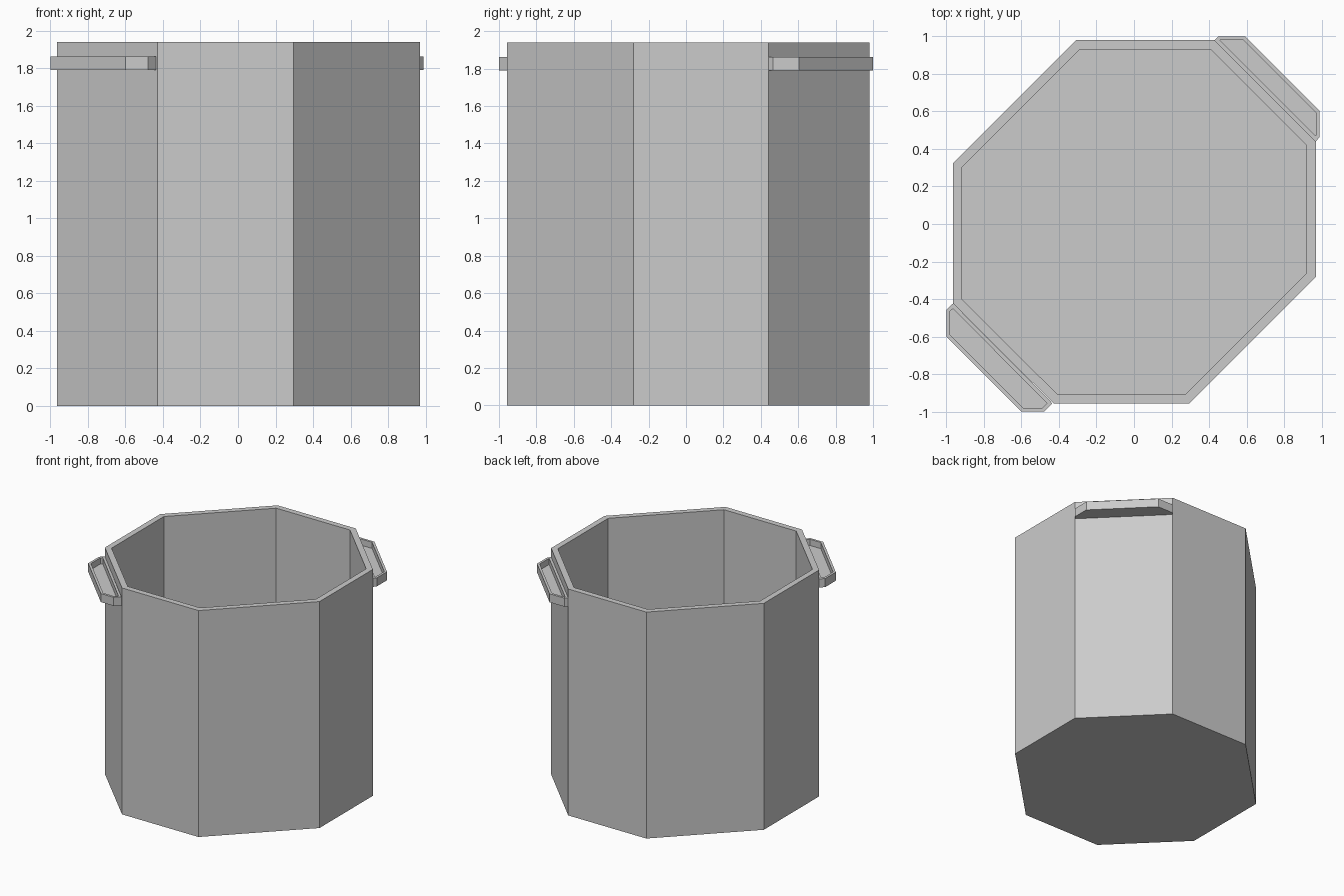
import bpy, bmesh
from mathutils import Vector

if "Cube" in bpy.data.objects:
    bpy.data.objects.remove(bpy.data.objects["Cube"])


def tray(name, outline, z0, z1, rim, floor_z):
    """Extrude an outline, then inset the top and sink it to leave a rim."""
    bm = bmesh.new()
    base = bm.faces.new([bm.verts.new((x, y, z0)) for x, y in outline])
    bm.faces.ensure_lookup_table()
    ext = bmesh.ops.extrude_face_region(bm, geom=[base], use_keep_orig=True)
    top_verts = [g for g in ext["geom"] if isinstance(g, bmesh.types.BMVert)]
    bmesh.ops.translate(bm, verts=top_verts, vec=(0, 0, z1 - z0))
    bmesh.ops.recalc_face_normals(bm, faces=bm.faces[:])
    top = max(bm.faces, key=lambda f: f.calc_center_median().z)
    bmesh.ops.inset_region(bm, faces=[top], thickness=rim, use_even_offset=True)
    sunk = bmesh.ops.extrude_discrete_faces(bm, faces=[top])["faces"][0]
    bmesh.ops.translate(bm, verts=sunk.verts[:], vec=Vector((0, 0, floor_z - z1)))
    bmesh.ops.recalc_face_normals(bm, faces=bm.faces[:])
    mesh = bpy.data.meshes.new(name)
    bm.to_mesh(mesh)
    bm.free()
    obj = bpy.data.objects.new(name, mesh)
    bpy.context.collection.objects.link(obj)
    return obj


# Eight-sided open pot body
body = [(-0.43, -0.956), (0.295, -0.956), (0.97, -0.282), (0.97, 0.44),
        (0.43, 0.98), (-0.31, 0.98), (-0.965, 0.325), (-0.965, -0.424)]
tray("pot_body", body, 0, 1.94, 0.049, 0.05)

# Shallow recessed handles on two opposite diagonal sides
handle_back = [(0.97, 0.44), (0.99, 0.465), (0.99, 0.603),
               (0.593, 1.0), (0.45, 1.0), (0.43, 0.98)]
handle_front = [(-0.965, -0.424), (-1.0, -0.456), (-1.0, -0.6),
                (-0.6, -1.0), (-0.48, -1.0), (-0.436, -0.956)]
tray("handle_back_right", handle_back, 1.79, 1.863, 0.02, 1.81)
tray("handle_front_left", handle_front, 1.79, 1.863, 0.02, 1.81)
